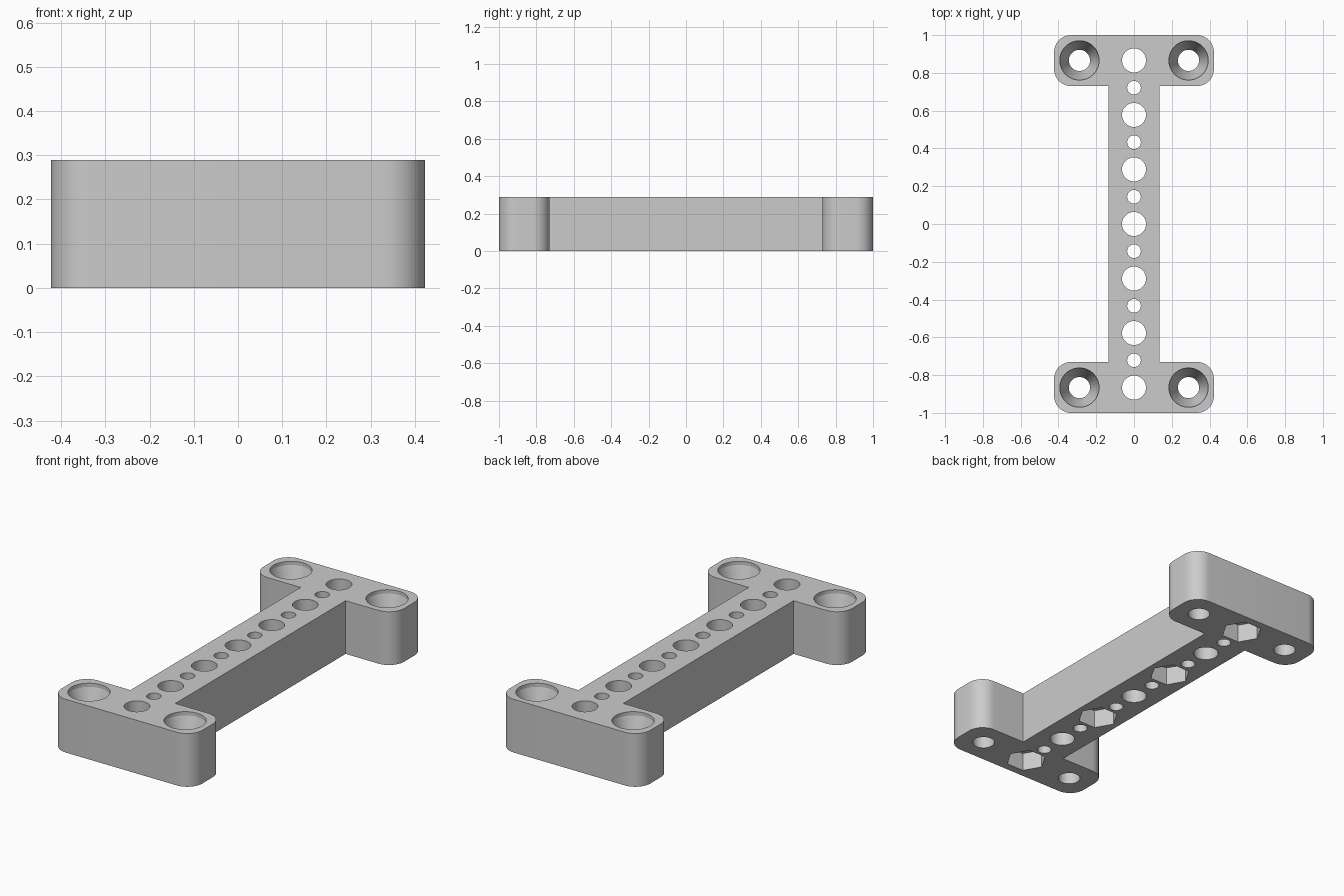
import bpy
import bmesh
from math import cos, sin, pi, radians

if "Cube" in bpy.data.objects:
    bpy.data.objects.remove(bpy.data.objects["Cube"], do_unlink=True)

HEIGHT = 0.289
PITCH = 0.2887          # spacing of the large holes
HALF_X, HALF_Y = 0.423, 1.0
BAR = 0.135             # half width of the bar
INNER_Y = HALF_Y - 2 * BAR
ROUND = 0.09            # corner radius of the end plates

grey = bpy.data.materials.new("plain grey")
grey.use_nodes = True
grey.diffuse_color = (0.6, 0.6, 0.6, 1)
grey.node_tree.nodes["Principled BSDF"].inputs["Base Color"].default_value = (0.6, 0.6, 0.6, 1)


def make_object(name, bm):
    bmesh.ops.recalc_face_normals(bm, faces=bm.faces)
    mesh = bpy.data.meshes.new(name)
    bm.to_mesh(mesh)
    bm.free()
    mesh.materials.append(grey)
    obj = bpy.data.objects.new(name, mesh)
    bpy.context.collection.objects.link(obj)
    return obj


def lathe(bm, x, y, profile, sides=48):
    """Closed solid turned about a vertical axis; profile is (radius, z) pairs."""
    rings = []
    for r, z in profile:
        rings.append([bm.verts.new((x + r * cos(2 * pi * i / sides),
                                    y + r * sin(2 * pi * i / sides), z))
                      for i in range(sides)])
    for low, high in zip(rings, rings[1:]):
        for i in range(sides):
            j = (i + 1) % sides
            bm.faces.new((low[i], low[j], high[j], high[i]))
    bm.faces.new(rings[0])
    bm.faces.new(rings[-1])


def corner(cx, cy, start, steps=12):
    """Quarter arc, counter-clockwise from the start angle."""
    angles = [start + pi / 2 * i / steps for i in range(steps + 1)]
    return [(cx + ROUND * cos(a), cy + ROUND * sin(a)) for a in angles]


# I-shaped body: half the outline, turned half way round for the other half
half = [(BAR, INNER_Y)]
half += corner(HALF_X - ROUND, INNER_Y + ROUND, -pi / 2)
half += corner(HALF_X - ROUND, HALF_Y - ROUND, 0)
half += corner(-HALF_X + ROUND, HALF_Y - ROUND, pi / 2)
half += corner(-HALF_X + ROUND, INNER_Y + ROUND, pi)
half += [(-BAR, INNER_Y)]
outline = half + [(-x, -y) for x, y in half]

bm = bmesh.new()
base = bm.faces.new([bm.verts.new((x, y, 0)) for x, y in outline])
extruded = bmesh.ops.extrude_face_region(bm, geom=[base], use_keep_orig=True)
top_verts = [v for v in extruded["geom"] if isinstance(v, bmesh.types.BMVert)]
bmesh.ops.translate(bm, verts=top_verts, vec=(0, 0, HEIGHT))
body = make_object("mounting_bracket", bm)

# Through holes: large and small along the bar, stepped screw holes in the plates
low, high = -0.05, HEIGHT + 0.05
bm = bmesh.new()
for i in range(-6, 7):
    radius = 0.0635 if i % 2 == 0 else 0.036
    lathe(bm, 0, i * PITCH / 2, [(radius, low), (radius, high)])
for sx in (-1, 1):
    for sy in (-1, 1):
        lathe(bm, sx * PITCH, sy * 3 * PITCH,
              [(0.056, low), (0.056, HEIGHT - 0.16), (0.104, HEIGHT - 0.02), (0.104, high)])
holes = make_object("hole_cutter", bm)

# Hexagonal nut recesses underneath every second large hole
bm = bmesh.new()
for i in (-3, -1, 1, 3):
    lathe(bm, 0, i * PITCH, [(0.104, low), (0.104, 0.1)], sides=6)
recesses = make_object("nut_recess_cutter", bm)

# Cut, then discard the cutters
bpy.context.view_layer.objects.active = body
for obj in bpy.context.selected_objects:
    obj.select_set(False)
body.select_set(True)
for cutter in (holes, recesses):
    cutter.hide_render = True
    mod = body.modifiers.new("cut", 'BOOLEAN')
    mod.operation = 'DIFFERENCE'
    mod.solver = 'EXACT'
    mod.object = cutter
    bpy.ops.object.modifier_apply(modifier=mod.name)
    bpy.data.objects.remove(cutter, do_unlink=True)

bpy.ops.object.shade_smooth_by_angle(angle=radians(15))
